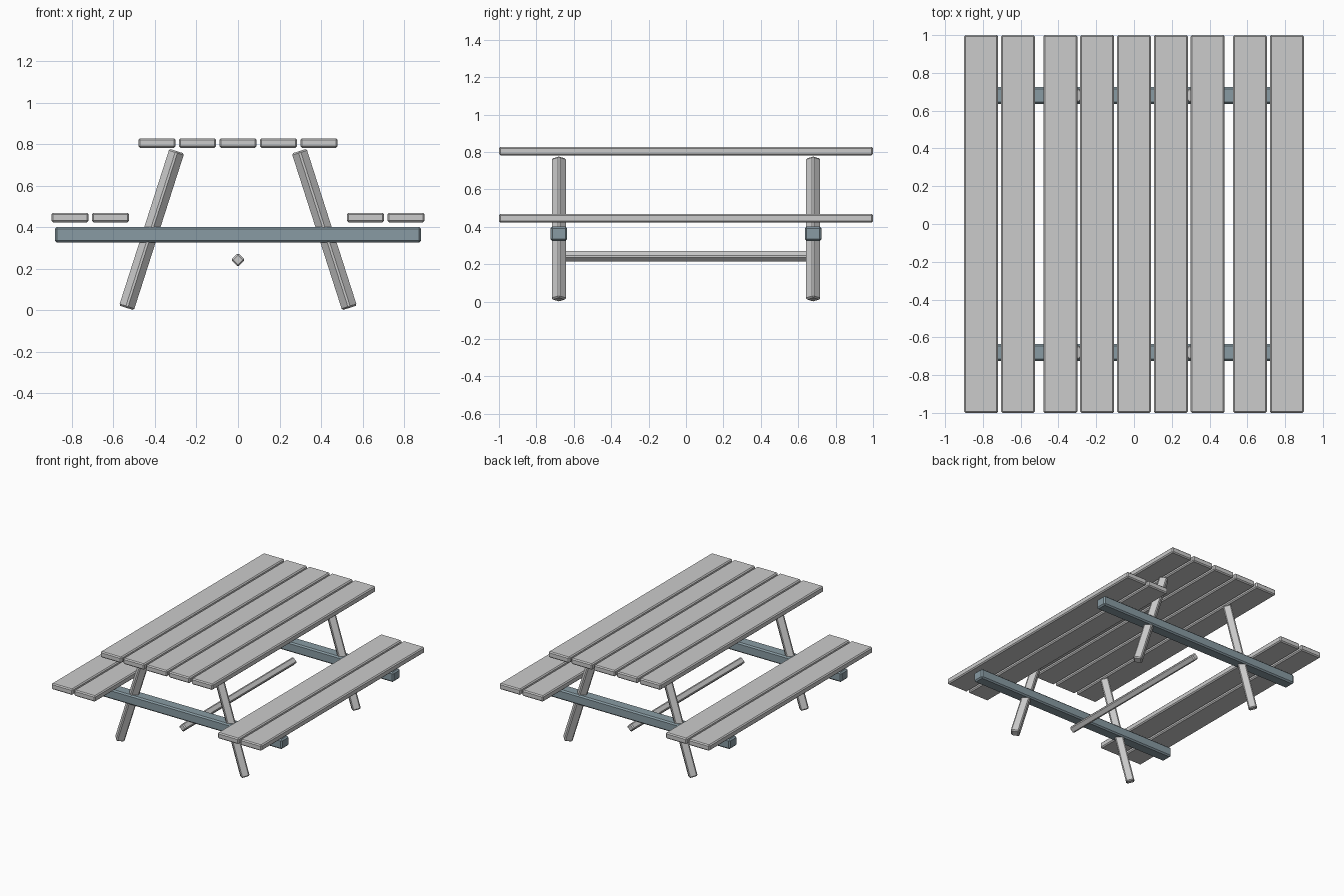
import bpy, bmesh, math
from mathutils import Vector

if "Cube" in bpy.data.objects:
    bpy.data.objects.remove(bpy.data.objects["Cube"])


def finish(name, bm, bevel, mat=None):
    """Chamfer every edge and turn the bmesh into an object."""
    bmesh.ops.bevel(bm, geom=bm.edges[:], offset=bevel, segments=1,
                    affect='EDGES', profile=0.5)
    bmesh.ops.recalc_face_normals(bm, faces=bm.faces[:])
    mesh = bpy.data.meshes.new(name)
    bm.to_mesh(mesh)
    bm.free()
    obj = bpy.data.objects.new(name, mesh)
    bpy.context.collection.objects.link(obj)
    if mat:
        mesh.materials.append(mat)
    return obj


def box(name, centre, size, bevel=0.008, mat=None):
    bm = bmesh.new()
    bmesh.ops.create_cube(bm, size=1)
    bmesh.ops.scale(bm, vec=size, verts=bm.verts)
    obj = finish(name, bm, bevel, mat)
    obj.location = centre
    return obj


def strut(name, start, end, radius, bevel=0.008):
    """Square bar standing on its corner between two points."""
    start, end = Vector(start), Vector(end)
    axis = (end - start).normalized()
    side = Vector((0, 1, 0)) if abs(axis.y) < 0.9 else Vector((1, 0, 0))
    up = axis.cross(side)
    bm = bmesh.new()
    rings = []
    for p in (start, end):
        rings.append([bm.verts.new(p + radius * (side * math.cos(k * math.pi / 2)
                                                 + up * math.sin(k * math.pi / 2)))
                      for k in range(4)])
    bm.faces.new(rings[0])
    bm.faces.new(rings[1])
    for k in range(4):
        n = (k + 1) % 4
        bm.faces.new((rings[0][k], rings[0][n], rings[1][n], rings[1][k]))
    return finish(name, bm, bevel)


steel = bpy.data.materials.new("blue_grey")
steel.diffuse_color = (0.25, 0.33, 0.37, 1)
steel.use_nodes = True
steel.node_tree.nodes["Principled BSDF"].inputs["Base Color"].default_value = steel.diffuse_color

PLANK = (0.18, 2.0, 0.046)

# Tabletop planks
for i in range(5):
    box("table_plank", ((i - 2) * 0.195, 0, 0.805), PLANK)

# Bench planks
for s in (-1, 1):
    for x in (0.614, 0.809):
        box("bench_plank", (s * x, 0, 0.446), PLANK)

# Cross beams and splayed legs at each end
for y in (-0.68, 0.68):
    box("bench_beam", (0, y, 0.363), (1.764, 0.09, 0.076), 0.01, steel)
    for s in (-1, 1):
        strut("leg", (s * 0.537, y, 0.011), (s * 0.295, y, 0.766), 0.043)

# Long stretcher rail
strut("stretcher_rail", (0, -0.68, 0.242), (0, 0.68, 0.242), 0.034)
